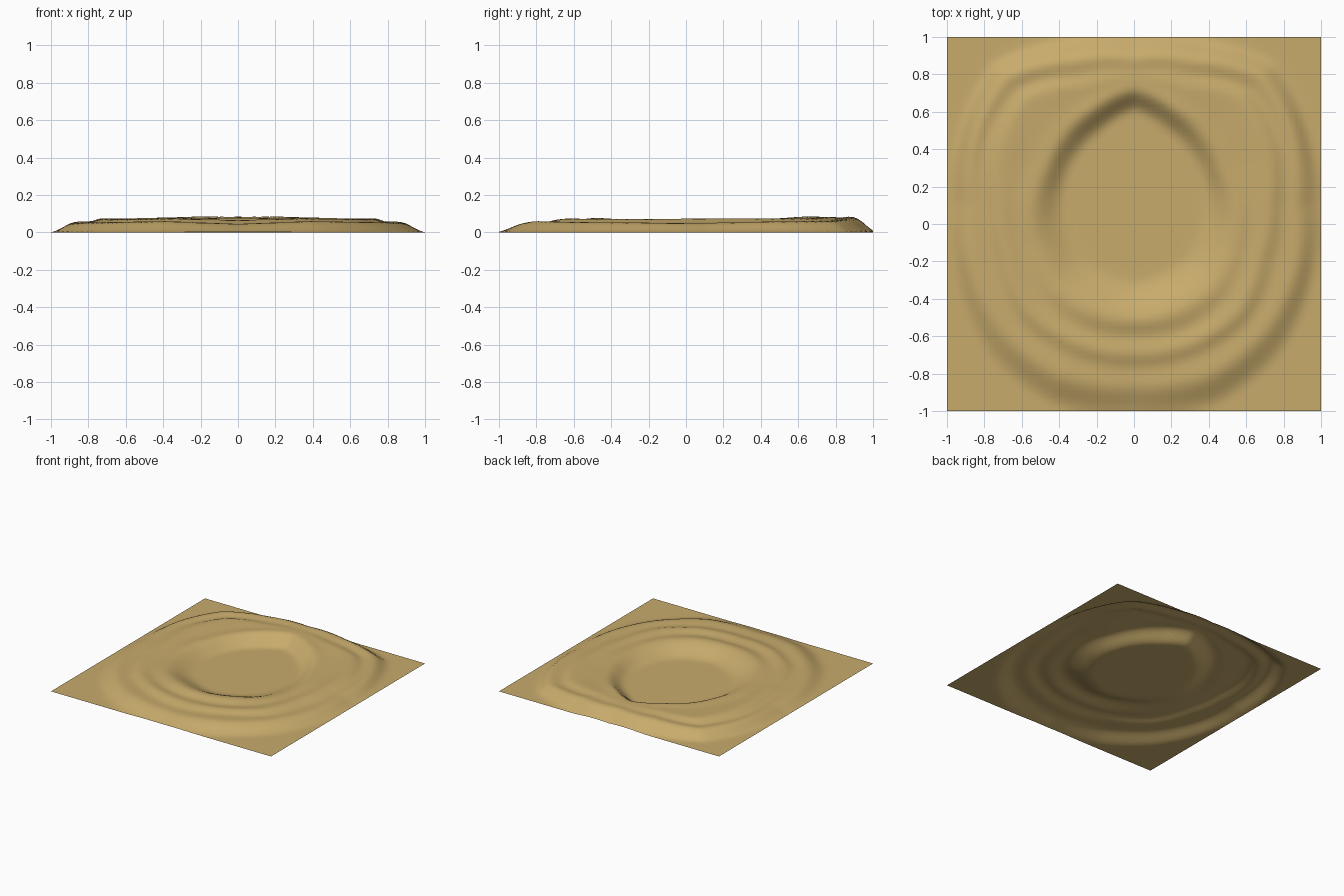
import bpy, bmesh, math

if "Cube" in bpy.data.objects:
    bpy.data.objects.remove(bpy.data.objects["Cube"])

N = 76                 # grid cells per side
CY = 0.10              # centre of the basin on y

# Angle (degrees, mirrored in x): radii and heights of
# floor edge, inner crest, dip, second crest, groove, outer ridge, foot
KEYS = [
    (-90, (.40, .62, .70, .79, .88, .95, 1.12), (.075, .055, .065, .043, .045)),
    (-67, (.38, .62, .72, .80, .88, .98, 1.16), (.078, .060, .075, .055, .060)),
    (-45, (.38, .62, .70, .80, .88, .96, 1.12), (.070, .060, .072, .050, .055)),
    (-22, (.36, .58, .65, .72, .82, .92, 1.04), (.065, .060, .072, .048, .052)),
    (0,   (.37, .55, .63, .72, .80, .86, 1.00), (.070, .067, .075, .050, .050)),
    (22,  (.38, .52, .60, .77, .86, .92, 1.02), (.070, .065, .075, .050, .060)),
    (45,  (.40, .54, .62, .81, .88, .96, 1.08), (.075, .070, .075, .050, .062)),
    (67,  (.43, .57, .62, .69, .76, .83, .97), (.086, .080, .083, .070, .080)),
    (90,  (.50, .63, .66, .68, .71, .78, .92), (.084, .082, .084, .078, .085)),
]


def ring_profile(angle):
    for (a0, r0, z0), (a1, r1, z1) in zip(KEYS, KEYS[1:]):
        if angle <= a1:
            break
    t = (angle - a0) / (a1 - a0)
    mix = lambda p, q: [u + (v - u) * t for u, v in zip(p, q)]
    return mix(r0, r1), [0] + mix(z0, z1) + [0]


def height(x, y):
    y -= CY
    r = math.hypot(x, y)
    radii, zs = ring_profile(math.degrees(math.atan2(y, abs(x))))
    if r <= radii[0] or r >= radii[-1]:
        return 0.0
    for i in range(len(radii) - 1):
        if r <= radii[i + 1]:
            t = (r - radii[i]) / (radii[i + 1] - radii[i])
            t = t * t * (3 - 2 * t)
            return zs[i] + (zs[i + 1] - zs[i]) * t
    return 0.0


# Terrain sheet: flat grid raised by the ring profile
bm = bmesh.new()
bmesh.ops.create_grid(bm, x_segments=N, y_segments=N, size=1.0)
for v in bm.verts:
    v.co.z = height(v.co.x, v.co.y)
# Light smoothing of the interior
inner = [v for v in bm.verts if not v.is_boundary]
bmesh.ops.smooth_vert(bm, verts=inner, factor=0.5, use_axis_z=True)
for f in bm.faces:
    f.smooth = True
mesh = bpy.data.meshes.new("terrain_sheet")
bm.to_mesh(mesh)
bm.free()
terrain = bpy.data.objects.new("terrain_sheet", mesh)
bpy.context.collection.objects.link(terrain)

# Sand colour
sand = bpy.data.materials.new("sand")
sand.diffuse_color = (0.58, 0.41, 0.15, 1)
sand.use_nodes = True
sand.node_tree.nodes["Principled BSDF"].inputs["Base Color"].default_value = sand.diffuse_color
mesh.materials.append(sand)
